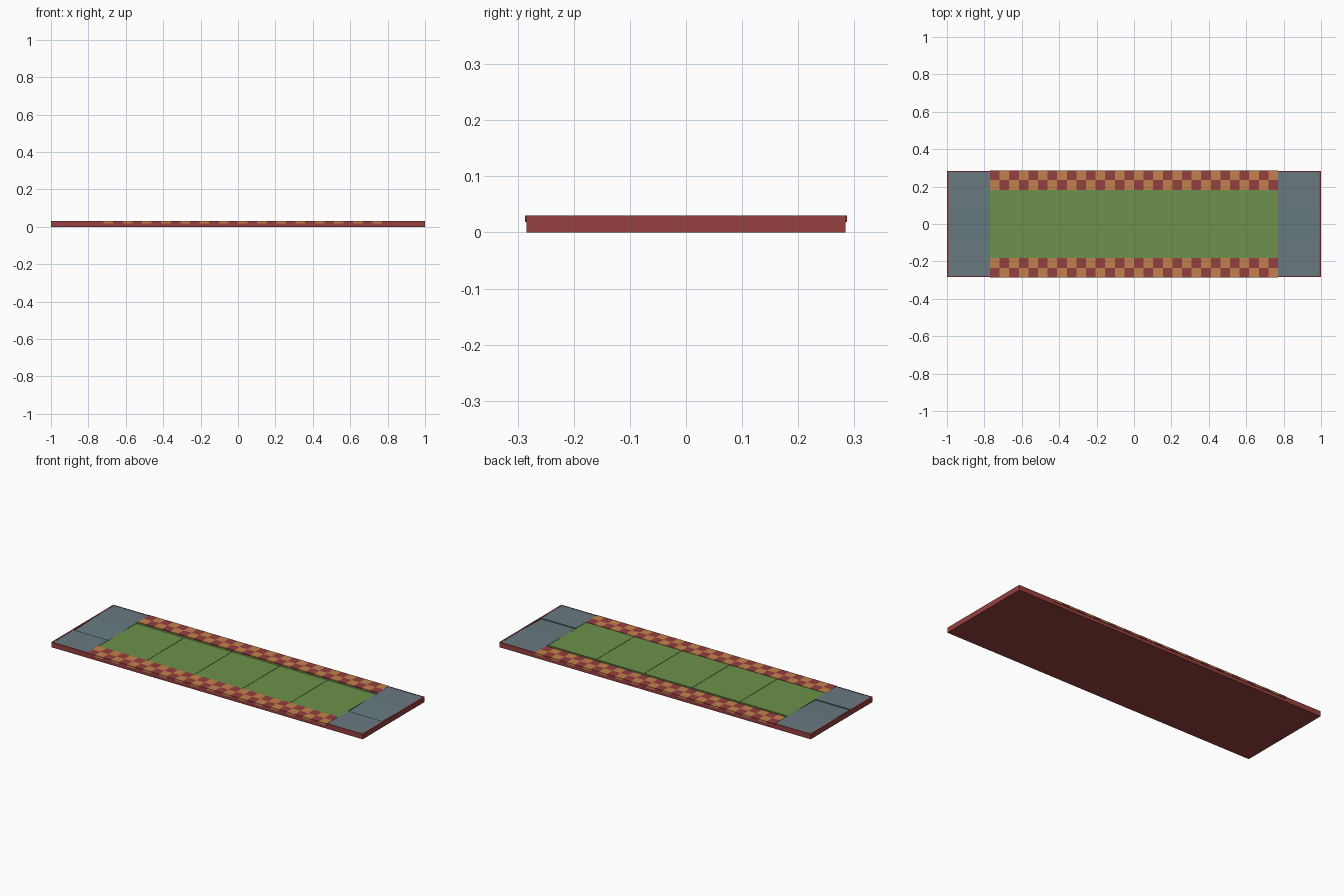
import bpy, bmesh

if "Cube" in bpy.data.objects:
    bpy.data.objects.remove(bpy.data.objects["Cube"])


def material(name, rgb):
    m = bpy.data.materials.new(name)
    m.diffuse_color = (*rgb, 1)
    m.use_nodes = True
    m.node_tree.nodes["Principled BSDF"].inputs["Base Color"].default_value = m.diffuse_color
    return m


RED = material("brick red", (0.31, 0.05, 0.05))
ORANGE = material("ochre", (0.54, 0.22, 0.075))
GREEN = material("grass green", (0.15, 0.285, 0.07))
GREY = material("slate grey", (0.138, 0.195, 0.216))


def box(name, x, y, z, mat, back_z=None):
    """Box from ranges; back_z optionally sets the top height at the back edge."""
    bm = bmesh.new()
    bmesh.ops.create_cube(bm, size=1)
    for v in bm.verts:
        top, back = v.co.z > 0, v.co.y > 0
        h = back_z if (top and back and back_z is not None) else z[int(top)]
        v.co = (x[int(v.co.x > 0)], y[int(back)], h)
    me = bpy.data.meshes.new(name)
    bm.to_mesh(me)
    bm.free()
    me.materials.append(mat)
    ob = bpy.data.objects.new(name, me)
    bpy.context.collection.objects.link(ob)
    return ob


def checker_border(name, side):
    """Two rows of checks with short outer, inner and end walls."""
    cols, w, outer, inner = 30, 0.77, 0.287, 0.182
    ys = [inner * side, (inner + outer) / 2 * side, outer * side]
    profile = [(ys[0], 0.018), (ys[0], 0.03), (ys[1], 0.03),
               (ys[2], 0.03), (ys[2], 0.019), (ys[0], 0.018)]
    bm = bmesh.new()
    rings = [[bm.verts.new((-w + 2 * w * i / cols, y, z)) for y, z in profile[:-1]]
             for i in range(cols + 1)]
    row = [0, 0, 1, 1, 1]
    for i in range(cols):
        for j in range(5):
            k = (j + 1) % 5
            f = bm.faces.new((rings[i][j], rings[i][k], rings[i + 1][k], rings[i + 1][j]))
            f.material_index = (i + row[j] + 1) % 2
    for ring in (rings[0], rings[-1]):
        bm.faces.new(ring)
    bmesh.ops.recalc_face_normals(bm, faces=bm.faces)
    me = bpy.data.meshes.new(name)
    bm.to_mesh(me)
    bm.free()
    me.materials.append(RED)
    me.materials.append(ORANGE)
    bpy.context.collection.objects.link(bpy.data.objects.new(name, me))


# Red tray under everything
box("base_tray", (-1, 1), (-0.284, 0.284), (0, 0.018), RED)

# Checkered long borders
checker_border("front_checker_border", -1)
checker_border("back_checker_border", 1)

# Green lawn tiles with hairline seams, and a lower ledge at the back
seams = [-0.77, -0.46, -0.154, 0.154, 0.46, 0.77]
for i in range(5):
    box(f"lawn_tile_{i + 1}", (seams[i] + 0.001, seams[i + 1] - 0.001),
        (-0.183, 0.165), (0.017, 0.028), GREEN)
box("lawn_ledge", (-0.77, 0.77), (-0.183, 0.183), (0.016, 0.024), GREEN)

# Grey end pads (middle section ramps down to the front) with red rims
for s, label in ((-1, "left"), (1, "right")):
    xs = sorted((s * 0.77, s * 0.992))
    box(label + "_front_pad", xs, (-0.278, -0.09), (0.017, 0.029), GREY)
    box(label + "_ramp_pad", xs, (-0.09, 0.09), (0.017, 0.023), GREY, 0.029)
    box(label + "_back_pad", xs, (0.09, 0.278), (0.017, 0.029), GREY)
    box(label + "_end_rim", sorted((s * 0.992, s * 1.0)), (-0.284, 0.284), (0.017, 0.03), RED)
    for t, edge in ((-1, "front"), (1, "back")):
        box(f"{label}_{edge}_rim", xs, sorted((t * 0.278, t * 0.284)), (0.017, 0.03), RED)
